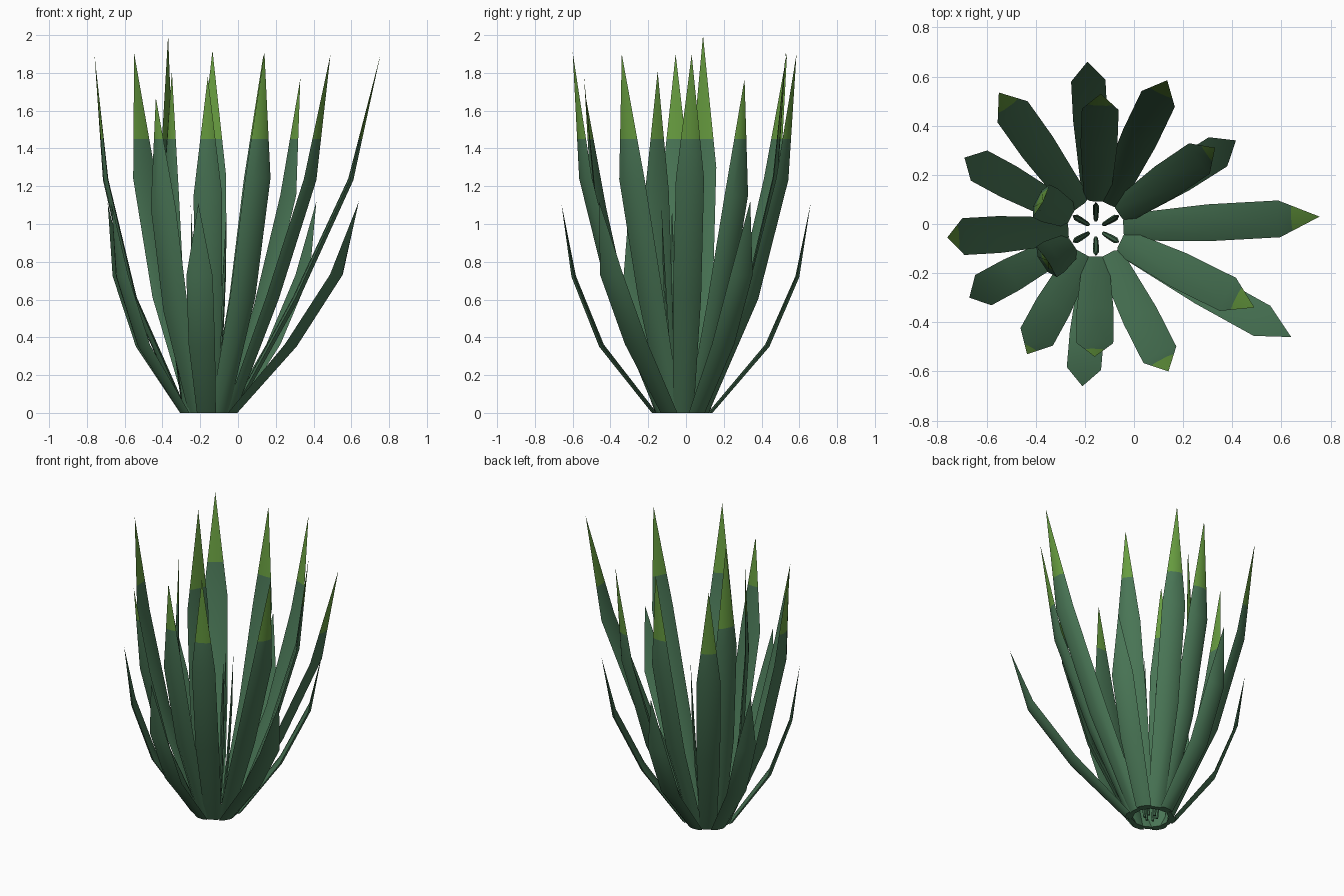
import bpy, bmesh, math
from mathutils import Vector

if "Cube" in bpy.data.objects:
    bpy.data.objects.remove(bpy.data.objects["Cube"])

CX, CY = -0.155, -0.02      # point the leaves grow from
TIP_Z = 1.45                # height where the pale tips start


def material(name, rgb):
    m = bpy.data.materials.new(name)
    m.diffuse_color = (*rgb, 1)
    m.use_nodes = True
    m.node_tree.nodes["Principled BSDF"].inputs["Base Color"].default_value = m.diffuse_color
    return m


dark = material("leaf green", (0.067, 0.180, 0.092))
pale = material("tip green", (0.135, 0.330, 0.050))


def leaf(name, tip, bend, base_r, width, thick):
    """Lens-section blade through base, two knees and a pointed tip."""
    tx, ty, tz = tip
    d = Vector((tx - CX, ty - CY, 0))
    reach = d.length
    d.normalize()
    side = Vector((-d.y, d.x, 0))
    up = Vector((0, 0, 1))
    path = [(base_r, 0)]
    for f, zf in zip(bend + (1,), (0.32, 0.65, 1)):
        path.append((base_r + (reach - base_r) * f, tz * zf))
    bm = bmesh.new()
    rings = []
    for i, (ws, ts) in enumerate(((0.72, 1.0), (1.0, 1.0), (1.0, 0.8))):
        r, z = path[i]
        if i == 0:
            n = d                      # base is cut level with the ground
        else:
            a, b = path[i - 1], path[i + 1]
            t = Vector((b[0] - a[0], b[1] - a[1])).normalized()
            n = d * t.y - up * t.x     # outward across the blade
        c = Vector((CX, CY, 0)) + d * r + up * z
        w, h = width * ws / 2, thick * ts / 2
        cup = w * 0.12
        pts = ((-w, -cup), (-w * 0.5, h * 0.7), (w * 0.5, h * 0.7),
               (w, -cup), (w * 0.5, -h), (-w * 0.5, -h))
        rings.append([bm.verts.new(c + side * s + n * k) for s, k in pts])
    count = len(rings[0])
    for a, b in zip(rings, rings[1:]):
        for j in range(count):
            k = (j + 1) % count
            bm.faces.new((a[j], a[k], b[k], b[j]))
    point = bm.verts.new(tip)
    for j in range(count):
        bm.faces.new((rings[-1][j], rings[-1][(j + 1) % count], point))
    bm.faces.new(rings[0])
    # cut the blade where the pale tip starts
    bmesh.ops.bisect_plane(bm, geom=bm.verts[:] + bm.edges[:] + bm.faces[:],
                           plane_co=(0, 0, TIP_Z), plane_no=(0, 0, 1))
    bmesh.ops.recalc_face_normals(bm, faces=bm.faces[:])
    for f in bm.faces:
        f.material_index = int(f.calc_center_median().z > TIP_Z)
    me = bpy.data.meshes.new(name)
    bm.to_mesh(me)
    bm.free()
    me.materials.append(dark)
    me.materials.append(pale)
    ob = bpy.data.objects.new(name, me)
    bpy.context.collection.objects.link(ob)
    ob.select_set(True)
    bpy.context.view_layer.objects.active = ob


# tall leaves: tip position, reach fractions at the two knees
TALL = [
    ((0.755, 0.03, 1.90), (0.43, 0.80)),
    ((0.49, -0.34, 1.90), (0.43, 0.81)),
    ((0.14, -0.60, 1.91), (0.53, 0.87)),
    ((-0.16, -0.54, 1.78), (0.53, 0.88)),
    ((-0.435, -0.53, 1.67), (0.53, 0.84)),
    ((-0.76, -0.055, 1.90), (0.57, 0.88)),
    ((-0.55, 0.535, 1.905), (0.52, 0.84)),
    ((-0.135, 0.53, 1.92), (0.52, 0.87)),
    ((0.135, 0.585, 1.90), (0.53, 0.86)),
    ((0.33, 0.31, 1.77), (0.48, 0.85)),
    ((-0.37, 0.09, 2.00), (0.80, 1.15)),
    ((-0.35, -0.15, 1.81), (0.80, 1.15)),
]
for i, (tip, bend) in enumerate(TALL):
    leaf(f"tall_leaf_{i + 1}", tip, bend, 0.13, 0.15, 0.036)

# short outer leaves
SHORT = [
    ((0.64, -0.46, 1.12), (0.47, 0.83)),
    ((-0.21, -0.66, 1.11), (0.57, 0.87)),
    ((-0.67, -0.30, 1.11), (0.57, 0.87)),
    ((-0.69, 0.27, 1.11), (0.57, 0.87)),
    ((-0.19, 0.66, 1.11), (0.57, 0.87)),
    ((0.415, 0.34, 1.12), (0.50, 0.85)),
]
for i, (tip, bend) in enumerate(SHORT):
    leaf(f"short_leaf_{i + 1}", tip, bend, 0.15, 0.14, 0.026)

# thin shoots in the middle
for i in range(6):
    a = math.radians(90 + 60 * i)
    tip = (CX + 0.11 * math.cos(a), CY + 0.11 * math.sin(a), 1.10)
    leaf(f"inner_shoot_{i + 1}", tip, (0.5, 0.8), 0.04, 0.025, 0.02)

bpy.ops.object.shade_smooth_by_angle(angle=math.radians(40))
